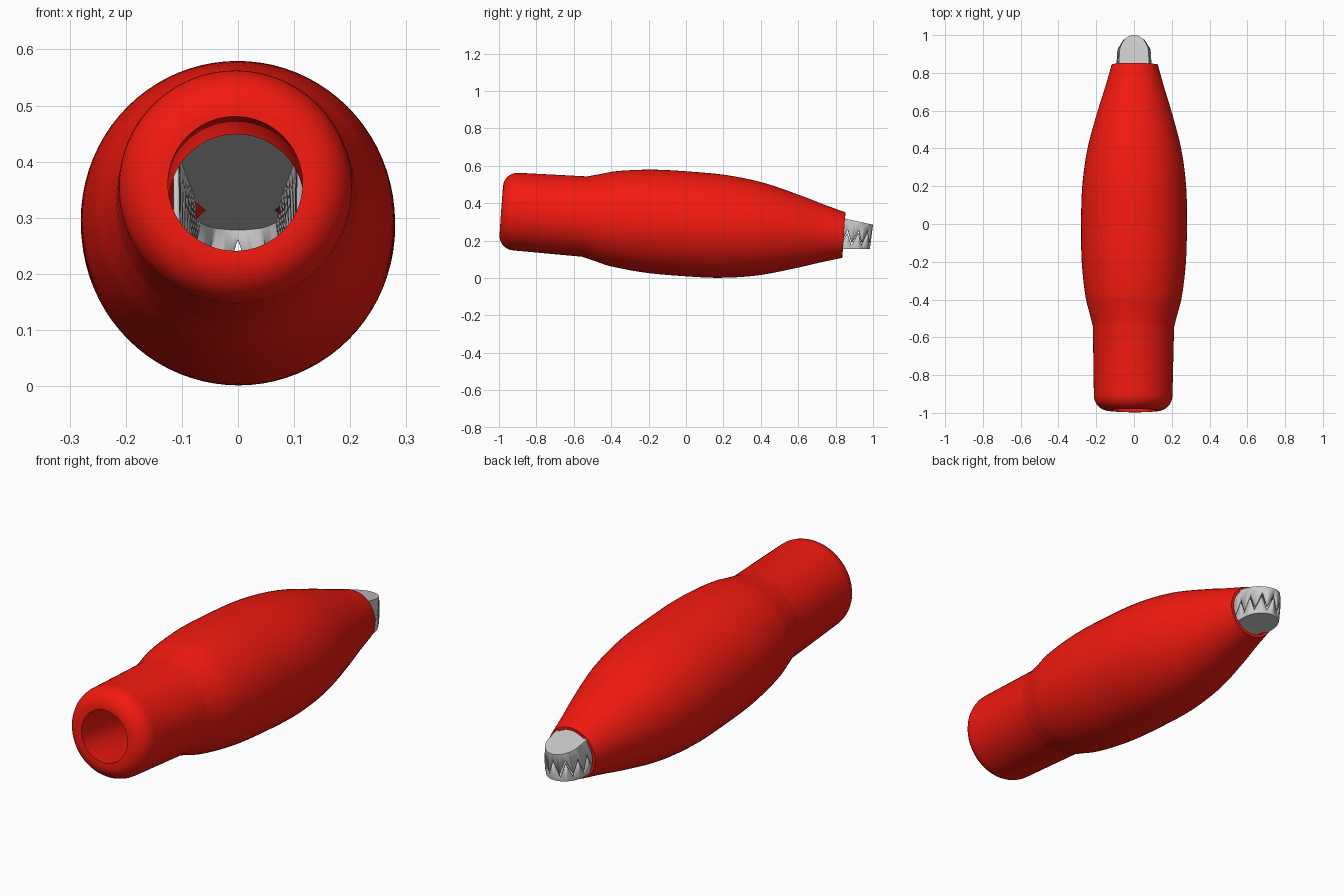
import bpy, bmesh, math
from mathutils import Vector
from mathutils.geometry import interpolate_bezier

if "Cube" in bpy.data.objects:
    bpy.data.objects.remove(bpy.data.objects["Cube"])


def finish(bm, name, angle):
    bmesh.ops.recalc_face_normals(bm, faces=bm.faces)
    me = bpy.data.meshes.new(name)
    bm.to_mesh(me)
    bm.free()
    ob = bpy.data.objects.new(name, me)
    bpy.context.collection.objects.link(ob)
    bpy.ops.object.select_all(action='DESELECT')
    bpy.context.view_layer.objects.active = ob
    ob.select_set(True)
    bpy.ops.object.shade_smooth_by_angle(angle=math.radians(angle))
    return ob


def spline(pts, n=6):
    """Smooth curve through (position, radius) points."""
    p = [Vector((a, b, 0)) for a, b in pts]
    p = [2 * p[0] - p[1]] + p + [2 * p[-1] - p[-2]]
    out = []
    for a, b, c, d in zip(p, p[1:], p[2:], p[3:]):
        seg = interpolate_bezier(b, b + (c - a) / 6, c - (d - b) / 6, c, n + 1)
        out += [(v.x, v.y) for v in seg[:-1]]
    return out + [pts[-1]]


# Sleeve: closed lathe profile along y, with rounded rear rim and hollow inside
rim = [(-0.91 - 0.08 * math.cos(t), 0.132 + 0.076 * math.sin(t))
       for t in [i * math.pi / 16 for i in range(9)]]
body = spline([(-0.545, 0.215), (-0.47, 0.234), (-0.38, 0.256), (-0.2, 0.276),
               (0, 0.28), (0.2, 0.275), (0.4, 0.248), (0.6, 0.195),
               (0.72, 0.158), (0.846, 0.122)])
inner = [(s, r - 0.025) for s, r in reversed(body) if s > -0.35]
inner[0] = (0.846, 0.108)
profile = [(-0.99, 0.12)] + rim + body + inner + [(-0.55, 0.12)]

bm = bmesh.new()
SEG = 80
rings = [[bm.verts.new((r * math.cos(2 * math.pi * k / SEG), s,
                        r * math.sin(2 * math.pi * k / SEG))) for k in range(SEG)]
         for s, r in profile]
for a, b in zip(rings, rings[1:] + rings[:1]):
    for k in range(SEG):
        j = (k + 1) % SEG
        bm.faces.new((a[k], a[j], b[j], b[k]))
sleeve = finish(bm, "sleeve", 40)
sleeve.location.z = 0.29
sleeve.rotation_euler = (math.radians(-4.1), 0, -0.005)
red = bpy.data.materials.new("red_plastic")
red.diffuse_color = (0.9, 0.01, 0.005, 1)
red.use_nodes = True
red.node_tree.nodes["Principled BSDF"].inputs["Base Color"].default_value = red.diffuse_color
sleeve.data.materials.append(red)


# Jaw outline in plan: half from the tip centre backwards, resampled evenly
half = [Vector((0.09 * math.sin(t), 0.90 + 0.1 * math.cos(t)))
        for t in [i * math.pi / 80 for i in range(41)]]
half += [Vector((0.115, 0.45)), Vector((0.115, 0.15))]
STEP = 0.0075
even, carry = [], 0.0
for a, b in zip(half, half[1:]):
    d = (b - a).length
    while carry <= d:
        even.append(a.lerp(b, carry / d))
        carry += STEP
    carry -= d


def zigzag(i):
    """Height of the tooth line at step i."""
    return 0.18 + 0.07 * abs((i % 8) / 4 - 1)


def jaw(name, cap_z, gap, inset):
    bm = bmesh.new()

    def column(side, i):
        p = even[i]
        cz, ez = cap_z(p.y), zigzag(i) + gap
        k = inset if p.y > 0.7 else 1 - (1 - inset) * max(0, (p.y - 0.3) / 0.4)
        lean = lambda z: p.y - max(0, 0.285 - z) * 0.13
        cap = bm.verts.new((side * p.x * k, lean(cz), cz))
        edge = bm.verts.new((side * p.x, lean(ez), ez))
        return cap, edge

    right = [column(1, i) for i in range(len(even))]
    left = [right[0]] + [column(-1, i) for i in range(1, len(even))]
    for s in (right, left):
        for a, b in zip(s, s[1:]):
            bm.faces.new((a[0], b[0], b[1], a[1]))
    for i in range(len(even) - 1):
        loop = [right[i][0], right[i + 1][0], left[i + 1][0], left[i][0]]
        bm.faces.new(loop[:3] if i == 0 else loop)
    ob = finish(bm, name, 35)
    m = ob.modifiers.new("sheet", 'SOLIDIFY')
    m.thickness = 0.012
    m.offset = -1
    return ob


# Upper jaw rises towards the rear, lower jaw drops slightly
jaw("upper_jaw", lambda y: 0.285 + 0.22 * (1 - y), 0.01, 0.86)
jaw("lower_jaw", lambda y: 0.155 - 0.1 * max(0, 0.85 - y), -0.01, 0.95)
